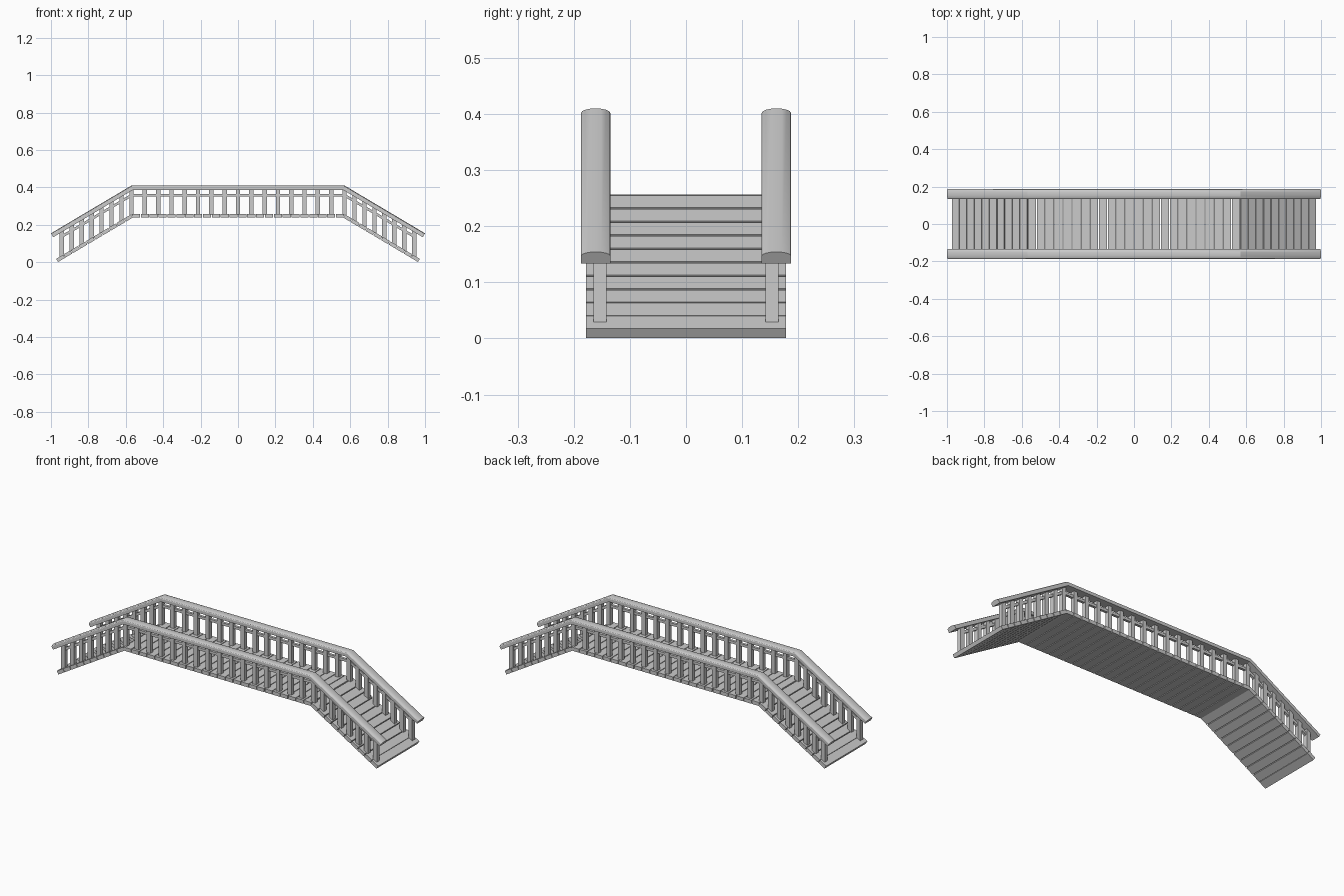
import bpy, bmesh, math
from mathutils import Matrix, Vector

if "Cube" in bpy.data.objects:
    bpy.data.objects.remove(bpy.data.objects["Cube"])

KINK, DECK, RAIL = 0.569, 0.257, 0.41      # ramp start, deck top, handrail top
THICK, GAP = 0.0195, 0.004                 # plank thickness and spacing
ANG = math.atan(0.5935)
SLOPE = math.tan(ANG)
POST_Y, POST_W = 0.153, 0.023


def drop(x):
    return max(0.0, abs(x) - KINK) * SLOPE


def add_box(bm, centre, size, pitch=0.0):
    m = (Matrix.Translation(centre) @ Matrix.Rotation(pitch, 4, 'Y')
         @ Matrix.Diagonal((*size, 1)))
    bmesh.ops.create_cube(bm, size=1, matrix=m)


def finish(bm, name):
    bmesh.ops.recalc_face_normals(bm, faces=bm.faces)
    me = bpy.data.meshes.new(name)
    bm.to_mesh(me)
    bm.free()
    ob = bpy.data.objects.new(name, me)
    bpy.context.collection.objects.link(ob)
    return ob


def sweep(name, path, profile, y):
    """Sweep a (y, height) profile along an (x, z) path with mitred corners."""
    bm = bmesh.new()
    pts = [Vector(p) for p in path]
    rings = []
    for i, p in enumerate(pts):
        dirs = [(pts[j + 1] - pts[j]).normalized()
                for j in (i - 1, i) if 0 <= j < len(pts) - 1]
        normals = [Vector((-d.y, d.x)) for d in dirs]
        n = sum(normals, Vector((0, 0))).normalized()
        n /= n.dot(normals[0])
        rings.append([bm.verts.new((p.x + n.x * v, y + u, p.y + n.y * v))
                      for u, v in profile])
    k = len(profile)
    for a, b in zip(rings, rings[1:]):
        for i in range(k):
            bm.faces.new((a[i], a[(i + 1) % k], b[(i + 1) % k], b[i]))
    bm.faces.new(rings[0])
    bm.faces.new(rings[-1])
    return finish(bm, name)


# Flat deck planks
bm = bmesh.new()
n = 24
step = 2 * KINK / n
for i in range(n):
    add_box(bm, (-KINK + (i + 0.5) * step, 0, DECK - THICK / 2),
            (step - GAP, 0.356, THICK))
finish(bm, "deck_planks")

# Sloping ramp planks on each end
length = (DECK - THICK * math.cos(ANG)) / math.sin(ANG)
step = length / 10
for side, label in ((1, "right"), (-1, "left")):
    bm = bmesh.new()
    for i in range(10):
        s = (i + 0.5) * step + GAP / 2
        x = KINK + s * math.cos(ANG) - THICK / 2 * math.sin(ANG)
        z = DECK - s * math.sin(ANG) - THICK / 2 * math.cos(ANG)
        if i == 9:
            x -= GAP / 2 * math.cos(ANG)
            z += GAP / 2 * math.sin(ANG)
        add_box(bm, (side * x, 0, z), (step - GAP, 0.356, THICK), side * ANG)
    finish(bm, label + "_ramp_planks")

# Post positions along the bridge
post_x = [i * KINK / 8 for i in range(-8, 9)]
for i in range(1, 8):
    x = KINK + i * (0.943 - KINK) / 7
    post_x += [x, -x]

# Handrail profile with arched top
w, rise = 0.026, 0.008
handrail = [(-w, -0.024), (w, -0.024)]
for i in range(9):
    a = math.pi * i / 8
    handrail.append((w * math.cos(a), -rise + rise * math.sin(a)))
m = 0.007
square = [(-m, -m), (m, -m), (m, m), (-m, m)]


def rail_path(end, top):
    return [(-end, top - drop(end)), (-KINK, top), (KINK, top), (end, top - drop(end))]


for side, label in ((-1, "front"), (1, "back")):
    y = side * POST_Y
    # Upright posts
    bm = bmesh.new()
    for x in post_x:
        lo, hi = DECK - drop(x) - 0.006, RAIL - drop(x) - 0.017
        add_box(bm, (x, y, (lo + hi) / 2), (POST_W, POST_W, hi - lo))
    finish(bm, label + "_posts")
    # Middle rail
    sweep(label + "_middle_rail", rail_path(0.943, 0.358), square, y)
    # Handrail
    ob = sweep(label + "_handrail", rail_path(1.0, RAIL), handrail, side * 0.161)
    bpy.ops.object.select_all(action='DESELECT')
    ob.select_set(True)
    bpy.context.view_layer.objects.active = ob
    bpy.ops.object.shade_smooth_by_angle(angle=math.radians(28))
